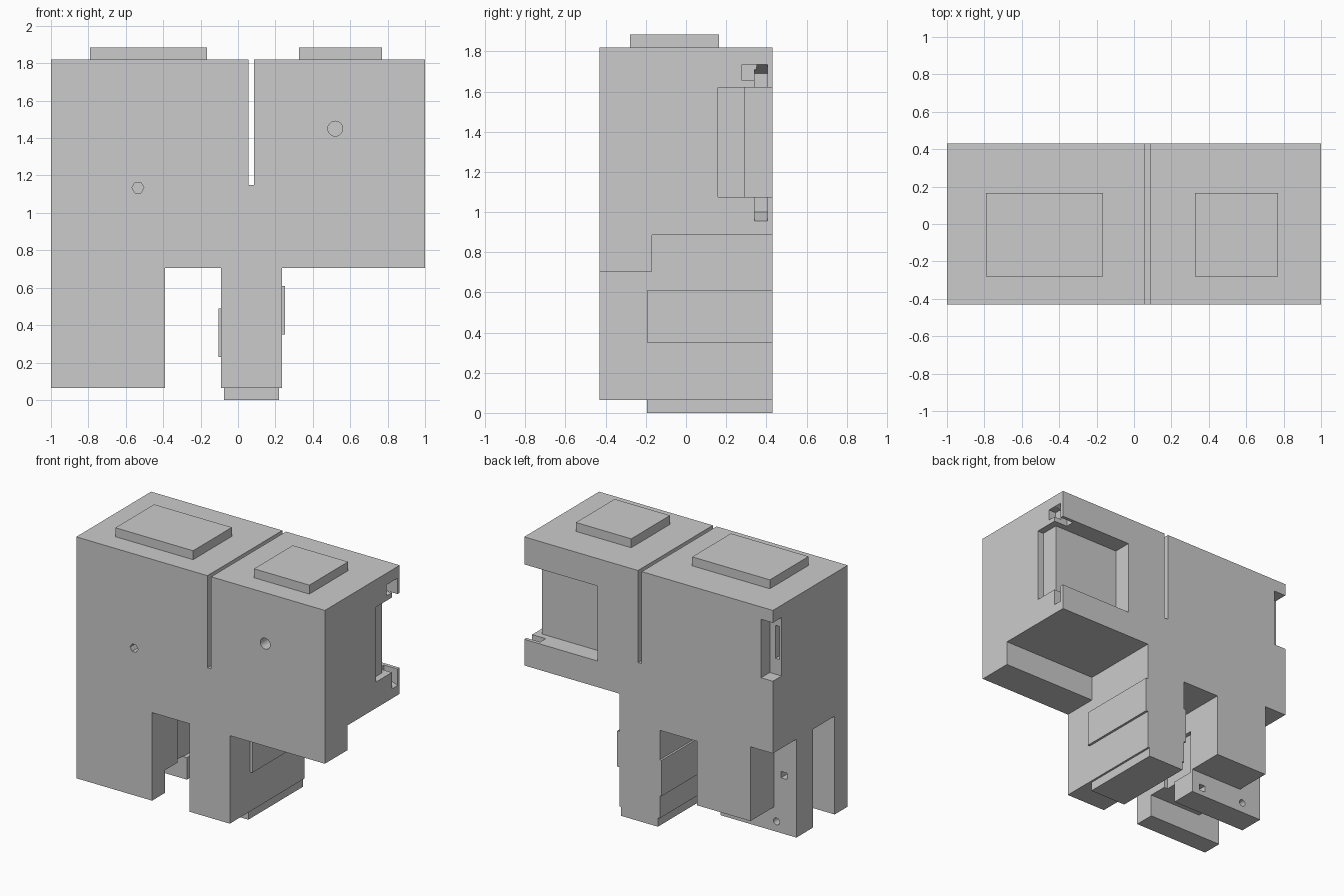
import bpy, bmesh, math
from mathutils import Vector

if "Cube" in bpy.data.objects:
    bpy.data.objects.remove(bpy.data.objects["Cube"])


def prism(name, pts, lo, hi, axis="y"):
    """Extrude an (x, z) outline from y=lo to y=hi."""
    bm = bmesh.new()
    face = bm.faces.new([bm.verts.new((x, lo, z)) for x, z in pts])
    new = bmesh.ops.extrude_face_region(bm, geom=[face])["geom"]
    moved = [v for v in new if isinstance(v, bmesh.types.BMVert)]
    bmesh.ops.translate(bm, verts=moved, vec=Vector((0, hi - lo, 0)))
    bmesh.ops.recalc_face_normals(bm, faces=bm.faces)
    mesh = bpy.data.meshes.new(name)
    bm.to_mesh(mesh)
    bm.free()
    ob = bpy.data.objects.new(name, mesh)
    bpy.context.collection.objects.link(ob)
    return ob


def box(name, x0, x1, y0, y1, z0, z1):
    return prism(name, [(x0, z0), (x1, z0), (x1, z1), (x0, z1)], y0, y1)


def drill(x, z, r, sides, y0, y1, turn=0):
    pts = [(x + r * math.cos(turn + 2 * math.pi * i / sides),
            z + r * math.sin(turn + 2 * math.pi * i / sides)) for i in range(sides)]
    return prism("hole_cutter", pts, y0, y1)


def cut(target, cutter):
    cutter.hide_render = True
    mod = target.modifiers.new("cut", "BOOLEAN")
    mod.operation = "DIFFERENCE"
    mod.solver = "EXACT"
    mod.object = cutter
    bpy.context.view_layer.objects.active = target
    bpy.ops.object.modifier_apply(modifier=mod.name)
    bpy.data.objects.remove(cutter)


# Main block with two legs and the slot at the top
body = prism("main_body", [
    (-1, 0.065), (-0.39, 0.065), (-0.39, 0.705), (-0.09, 0.705), (-0.09, 0.065),
    (0.235, 0.065), (0.235, 0.705), (1, 0.705), (1, 1.82), (0.085, 1.82),
    (0.085, 1.15), (0.055, 1.15), (0.055, 1.82), (-1, 1.82)], -0.43, 0.43)

boxes = [
    # stepped underside of the overhang
    (0.235, 1.1, -0.17, 0.5, 0.6, 0.885),
    # left leg: side gap and low passage
    (-1.1, -0.82, -0.28, -0.03, -0.1, 0.78),
    (-0.85, -0.3, -0.28, -0.03, -0.1, 0.23),
    # left leg: rear corner and rear step
    (-1.1, -0.82, 0.16, 0.5, -0.1, 0.78),
    (-0.85, -0.3, 0.16, 0.5, -0.1, 0.24),
    # left leg: shallow inner socket
    (-0.42, -0.3, -0.14, 0.14, 0.225, 0.55),
    # rear right recess, deeper at the outer edge
    (0.41, 1.1, 0.295, 0.5, 1.075, 1.62),
    (0.95, 1.1, 0.16, 0.5, 1.075, 1.62),
    # hook of the upper side slot
    (0.94, 1.1, 0.28, 0.35, 1.655, 1.735),
    # rear left corner notch and its narrow slot
    (-1.1, -0.905, 0.33, 0.5, 1.305, 1.73),
    (-0.985, -0.95, 0.25, 0.4, 1.42, 1.66),
]
for b in boxes:
    cut(body, box("box_cutter", *b))

# Sloped side slots above and below the right recess
cut(body, prism("slot_cutter", [(0.89, 1.6), (1.05, 1.6), (1.05, 1.735), (1, 1.735), (0.89, 1.69)], 0.34, 0.405))
cut(body, prism("slot_cutter", [(0.89, 1.1), (1.05, 1.1), (1.05, 0.955), (1, 0.955), (0.89, 1.0)], 0.34, 0.405))

# Front holes and rear leg holes
cut(body, drill(-0.535, 1.135, 0.032, 6, -0.5, -0.33))
cut(body, drill(0.52, 1.45, 0.04, 20, -0.5, -0.33))
cut(body, drill(-0.84, 0.14, 0.025, 12, 0.08, 0.2))
cut(body, drill(-0.48, 0.125, 0.033, 4, 0.08, 0.2, math.pi / 4))
cut(body, drill(-0.9, 0.49, 0.033, 4, 0.08, 0.3, math.pi / 4))

# Raised pads on top, leg sides and foot
box("top_pad_left", -0.79, -0.165, -0.28, 0.165, 1.82, 1.885)
box("top_pad_right", 0.325, 0.77, -0.28, 0.165, 1.82, 1.885)
box("leg_pad_left", -0.105, -0.09, -0.195, 0.43, 0.23, 0.49)
box("leg_pad_right", 0.235, 0.252, -0.195, 0.43, 0.35, 0.61)
box("foot_pad", -0.075, 0.22, -0.195, 0.43, 0, 0.065)
